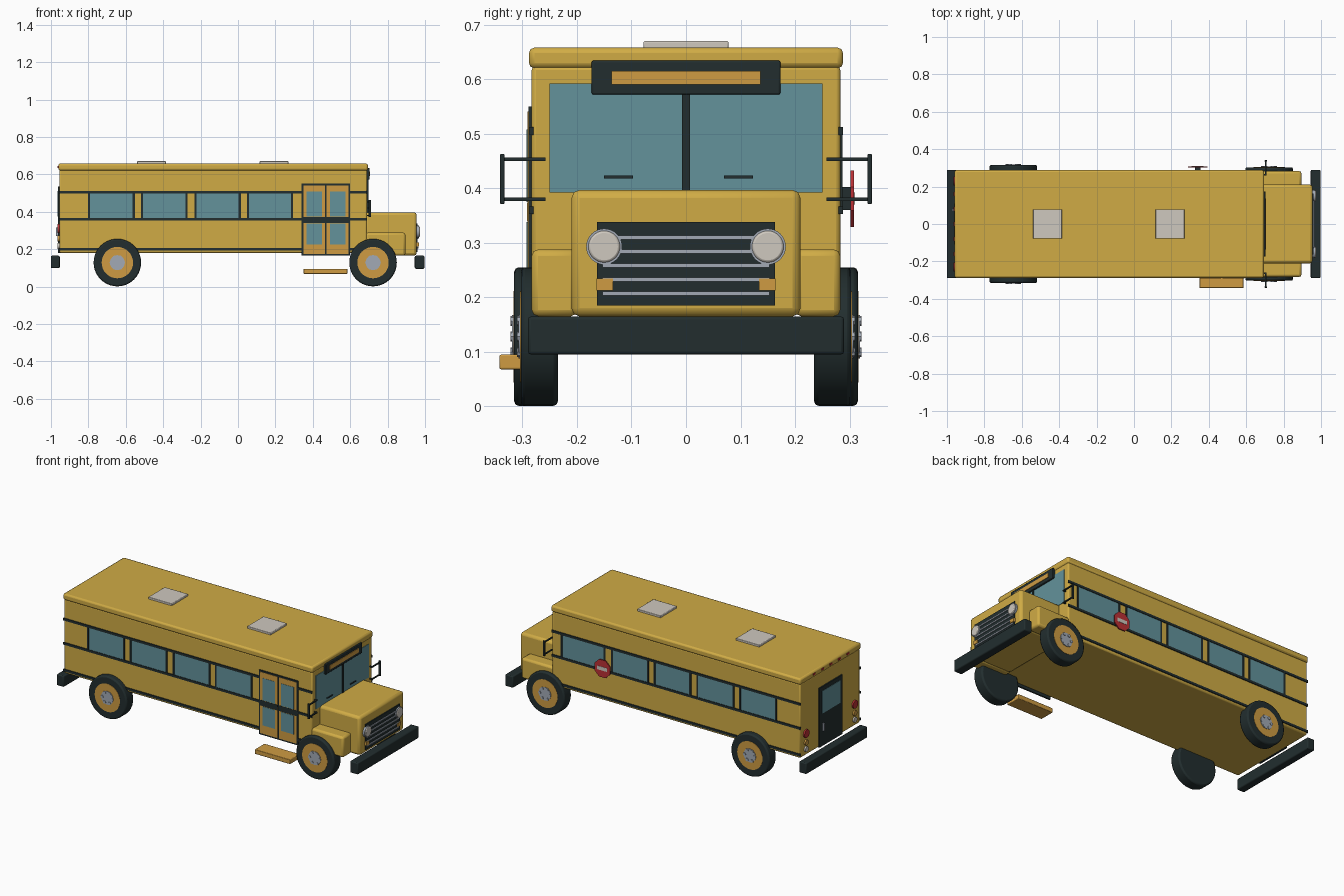
import bpy, math

if "Cube" in bpy.data.objects:
    bpy.data.objects.remove(bpy.data.objects["Cube"])


def material(name, rgb):
    m = bpy.data.materials.new(name)
    m.diffuse_color = (*rgb, 1)
    m.use_nodes = True
    m.node_tree.nodes["Principled BSDF"].inputs["Base Color"].default_value = m.diffuse_color
    return m


YELLOW = material("bus_yellow", (0.63, 0.41, 0.06))
DARK = material("dark_trim", (0.016, 0.027, 0.028))
GLASS = material("window_glass", (0.125, 0.29, 0.33))
ORANGE = material("amber", (0.62, 0.33, 0.055))
LIGHT = material("pale_grey", (0.62, 0.58, 0.52))
METAL = material("metal", (0.36, 0.40, 0.46))
RED = material("red", (0.5, 0.03, 0.035))


def finish(ob, name, mat, bevel, segments=2):
    ob.name = name
    ob.data.materials.append(mat)
    if bevel:
        b = ob.modifiers.new("bevel", "BEVEL")
        b.width, b.segments = bevel, segments
        b.limit_method = "ANGLE"
    bpy.ops.object.shade_smooth_by_angle(angle=math.radians(35))
    return ob


def box(name, x, y, z, mat, bevel=0):
    """Box given by its (min, max) range on each axis."""
    bpy.ops.mesh.primitive_cube_add(size=1)
    ob = bpy.context.object
    for v in ob.data.vertices:
        v.co = [r[0] if c < 0 else r[1] for c, r in zip(v.co, (x, y, z))]
    return finish(ob, name, mat, bevel)


def disc(name, centre, radius, depth, axis, mat, sides=32, bevel=0, turn=0):
    """Cylinder centred at a point, lying along the x or y axis."""
    rot = (math.pi / 2, 0, 0) if axis == "y" else (0, math.pi / 2, 0)
    bpy.ops.mesh.primitive_cylinder_add(vertices=sides, radius=radius, depth=depth,
                                        location=centre, rotation=rot)
    ob = bpy.context.object
    ob.rotation_euler.rotate_axis("Z", turn)
    return finish(ob, name, mat, bevel)


def span(a, b, s):
    """Range a..b on the side s, in rising order."""
    return tuple(sorted((s * a, s * b)))


# Body shell, roof and hood
box("body", (-0.955, 0.69), (-0.283, 0.283), (0.18, 0.625), YELLOW, 0.008)
box("roof", (-0.96, 0.695), (-0.288, 0.288), (0.62, 0.658), YELLOW, 0.01)
box("hood", (0.68, 0.955), (-0.21, 0.21), (0.165, 0.397), YELLOW, 0.015)
for i, x in enumerate((-0.54, 0.115)):
    box(f"roof_hatch_{i}", (x, x + 0.155), (-0.078, 0.078), (0.655, 0.67), LIGHT, 0.003)

# Bumpers
box("front_bumper", (0.945, 0.997), (-0.29, 0.29), (0.095, 0.165), DARK, 0.006)
box("rear_bumper", (-1.0, -0.953), (-0.29, 0.29), (0.098, 0.165), DARK, 0.006)

windows = [(-0.79, -0.563), (-0.508, -0.28), (-0.222, 0.004), (0.058, 0.284)]

for s, side in ((-1, "right"), (1, "left")):
    box(f"{side}_fender", (0.68, 0.895), span(0.2, 0.283, s), (0.165, 0.288), YELLOW, 0.012)

    # Rub rails along the side
    for i, z in enumerate((0.2, 0.36, 0.505)):
        box(f"{side}_rail_{i}", (-0.958, 0.691), span(0.28, 0.288, s),
            (z - 0.007, z + 0.007), DARK)

    # Side windows with dark posts; the driver window faces the door
    row = windows + ([(0.345, 0.62)] if s > 0 else [])
    for i, (a, b) in enumerate(row):
        box(f"{side}_window_{i}", (a, b), span(0.28, 0.285, s), (0.36, 0.505), GLASS)
        for j, x in enumerate((a - 0.011, b)):
            box(f"{side}_window_post_{i}_{j}", (x, x + 0.011), span(0.28, 0.287, s),
                (0.36, 0.505), DARK)

    # Wheels
    for where, x, outer in (("front", 0.722, 0.303), ("rear", -0.645, 0.315)):
        tag = f"{side}_{where}"
        disc(f"{tag}_tire", (x, s * (outer - 0.034), 0.128), 0.127, 0.068, "y", DARK, 40, 0.008)
        disc(f"{tag}_rim", (x, s * outer, 0.128), 0.084, 0.003, "y", ORANGE)
        disc(f"{tag}_hub", (x, s * outer, 0.128), 0.04, 0.008, "y", METAL, 24)
        for k in range(6):
            a = k * math.pi / 3
            disc(f"{tag}_bolt_{k}", (x + 0.033 * math.cos(a), s * (outer + 0.003),
                 0.128 + 0.033 * math.sin(a)), 0.009, 0.008, "y", METAL, 8)

    # Mirrors on two arms
    for i, z in enumerate((0.38, 0.453)):
        box(f"{side}_mirror_arm_{i}", (0.701, 0.709), span(0.258, 0.336, s),
            (z - 0.003, z + 0.003), DARK)
        box(f"{side}_mirror_foot_{i}", (0.685, 0.709), span(0.258, 0.266, s),
            (z - 0.003, z + 0.003), DARK)
    box(f"{side}_mirror", (0.698, 0.712), span(0.333, 0.341, s), (0.371, 0.463), DARK, 0.002)

    # Front lights, wiper and windshield pane
    disc(f"{side}_headlight_rim", (0.957, s * 0.15, 0.293), 0.033, 0.02, "x", METAL)
    disc(f"{side}_headlight", (0.962, s * 0.15, 0.293), 0.029, 0.02, "x", LIGHT, 32, 0.004)
    box(f"{side}_turn_signal", (0.955, 0.967), span(0.134, 0.164, s), (0.213, 0.235), ORANGE)
    box(f"{side}_windshield", (0.685, 0.693), span(0.0, 0.25, s), (0.392, 0.592), GLASS)
    y = -0.15 if s < 0 else 0.07
    box(f"{side}_wiper", (0.69, 0.699), (y, y + 0.053), (0.418, 0.423), DARK)

    # Tail lights
    for name, z, r, mat in (("brake", 0.31, 0.024, RED), ("signal", 0.257, 0.016, ORANGE),
                            ("reverse", 0.218, 0.016, LIGHT)):
        disc(f"{side}_{name}_light", (-0.957, s * 0.23, z), r, 0.014, "x", mat, 20)

# Windshield post and destination board
box("windshield_post", (0.685, 0.698), (-0.007, 0.007), (0.39, 0.575), DARK)
box("header_board", (0.685, 0.704), (-0.173, 0.173), (0.572, 0.634), DARK, 0.003)
box("header_panel", (0.7, 0.707), (-0.137, 0.137), (0.59, 0.615), ORANGE)

# Grille
box("grille", (0.95, 0.96), (-0.163, 0.163), (0.185, 0.338), DARK)
for i in range(5):
    z = 0.207 + i * 0.0257
    box(f"grille_bar_{i}", (0.958, 0.965), (-0.153, 0.153), (z - 0.004, z + 0.004), METAL)

# Folding entry door and step
box("door_frame", (0.34, 0.6), (-0.289, -0.28), (0.165, 0.55), DARK)
for i, x in enumerate((0.349, 0.474)):
    box(f"door_leaf_{i}", (x, x + 0.117), (-0.291, -0.285), (0.174, 0.541), ORANGE)
    for j, z in enumerate(((0.225, 0.338), (0.375, 0.508))):
        box(f"door_pane_{i}_{j}", (x + 0.017, x + 0.1), (-0.2925, -0.287), z, GLASS)
    box(f"door_crossbar_{i}", (x, x + 0.117), (-0.292, -0.287), (0.34, 0.373), DARK)
box("entry_step", (0.35, 0.585), (-0.342, -0.25), (0.068, 0.095), ORANGE, 0.003)

# Rear emergency door
box("rear_door", (-0.962, -0.95), (-0.11, 0.11), (0.18, 0.535), DARK)
box("rear_door_window", (-0.964, -0.955), (-0.085, 0.085), (0.375, 0.51), GLASS)
box("rear_door_handle", (-0.972, -0.955), (0.07, 0.08), (0.27, 0.315), METAL)
for i in range(5):
    y = -0.16 + i * 0.08
    box(f"roof_marker_{i}", (-0.964, -0.955), (y - 0.01, y + 0.01), (0.635, 0.645), RED)

# Swing-out sign on the left side
box("sign_bracket", (0.325, 0.355), (0.28, 0.302), (0.36, 0.402), DARK)
disc("sign_plate", (0.34, 0.305, 0.381), 0.056, 0.006, "y", RED, 8, 0, math.pi / 8)
box("sign_band", (0.308, 0.372), (0.306, 0.3095), (0.37, 0.392), LIGHT)
